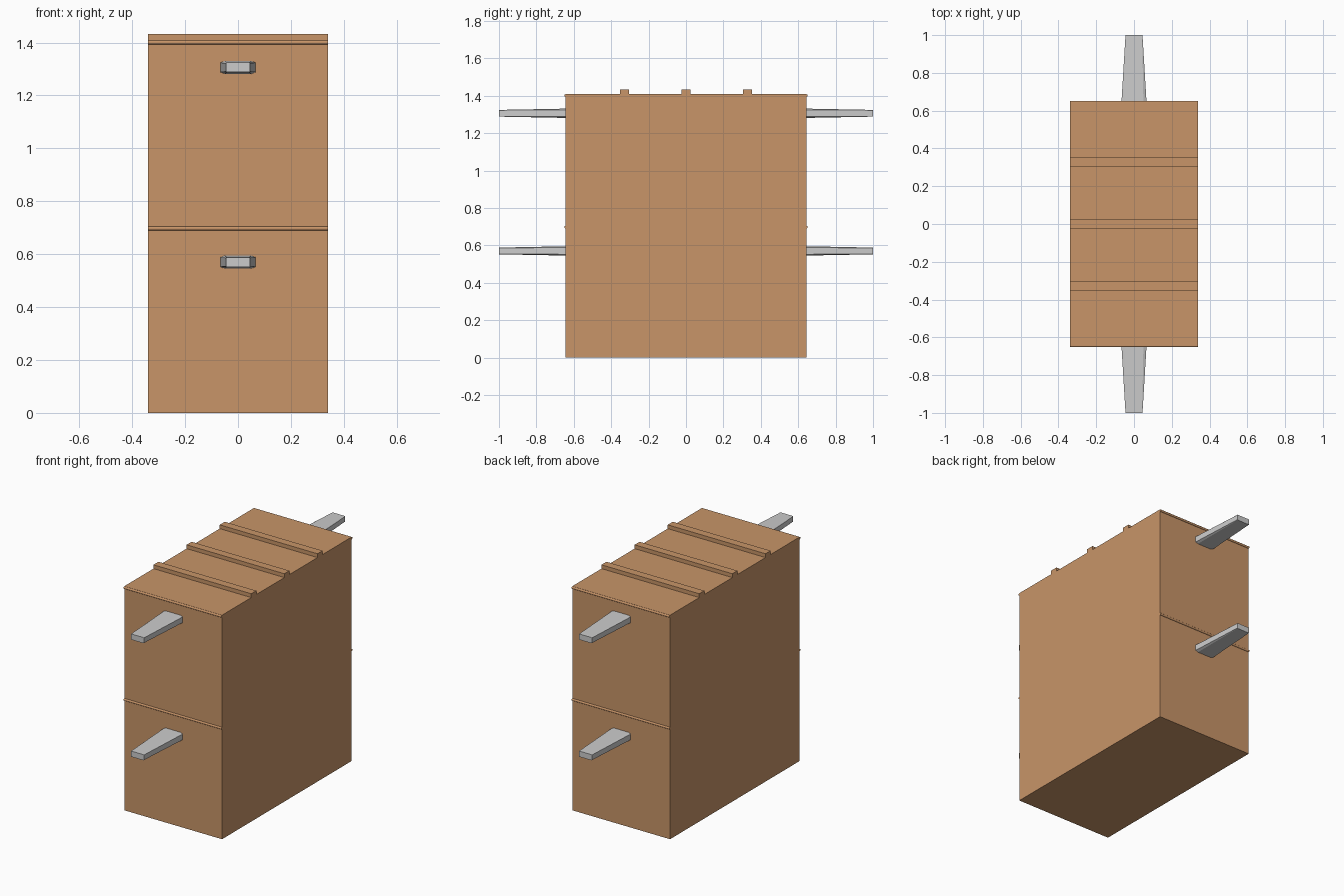
import bpy, bmesh, math

if "Cube" in bpy.data.objects:
    bpy.data.objects.remove(bpy.data.objects["Cube"])

wood = bpy.data.materials.new("wood")
wood.diffuse_color = (0.58, 0.3, 0.14, 1)
wood.use_nodes = True
wood.node_tree.nodes["Principled BSDF"].inputs["Base Color"].default_value = wood.diffuse_color

W, D, H = 0.34, 0.644, 1.408   # half width, half depth, body height


def finish(name, bm, mat=None):
    bmesh.ops.recalc_face_normals(bm, faces=bm.faces)
    me = bpy.data.meshes.new(name)
    bm.to_mesh(me)
    bm.free()
    ob = bpy.data.objects.new(name, me)
    bpy.context.collection.objects.link(ob)
    if mat:
        me.materials.append(mat)
    return ob


def box(name, y0, y1, z0, z1):
    bm = bmesh.new()
    bmesh.ops.create_cube(bm, size=1)
    for v in bm.verts:
        v.co = (v.co.x * 2 * W, y1 if v.co.y > 0 else y0, z1 if v.co.z > 0 else z0)
    return finish(name, bm, wood)


def rim(name, y, z, r=0.007):
    # thin rounded strip running across an end wall
    bpy.ops.mesh.primitive_cylinder_add(vertices=12, radius=r, depth=2 * W,
                                        location=(0, y, z),
                                        rotation=(0, math.pi / 2, 0))
    ob = bpy.context.object
    ob.name = name
    ob.data.materials.append(wood)
    bpy.ops.object.shade_smooth_by_angle()


def octagon(bm, hw, hz, cx, cz, y, z):
    pts = [(hw, hz - cz), (hw - cx, hz), (cx - hw, hz), (-hw, hz - cz),
           (-hw, cz - hz), (cx - hw, -hz), (hw - cx, -hz), (hw, cz - hz)]
    return [bm.verts.new((px, y, z + pz)) for px, pz in pts]


def handle(name, side, z):
    # tapered bar: chamfered at the wall, nearly square at the tip
    bm = bmesh.new()
    a = octagon(bm, 0.067, 0.025, 0.017, 0.007, side * (D - 0.01), z)
    b = octagon(bm, 0.045, 0.018, 0.002, 0.002, side * 1.0, z)
    for i in range(8):
        j = (i + 1) % 8
        bm.faces.new((a[i], a[j], b[j], b[i]))
    bm.faces.new(a)
    bm.faces.new(b)
    finish(name, bm)


# Crate body
box("crate_body", -D, D, 0, H)

# Slats across the lid
for i in (-1, 0, 1):
    y = 0.329 * i
    box(f"lid_slat_{i + 2}", y - 0.025, y + 0.025, H - 0.005, 1.432)

# Rims and handles on both end walls
for side, label in ((-1, "front"), (1, "back")):
    for level, rz, hz in (("lower", 0.697, 0.57), ("upper", 1.4, 1.306)):
        rim(f"{label}_{level}_rim", side * D, rz)
        handle(f"{label}_{level}_handle", side, hz)
